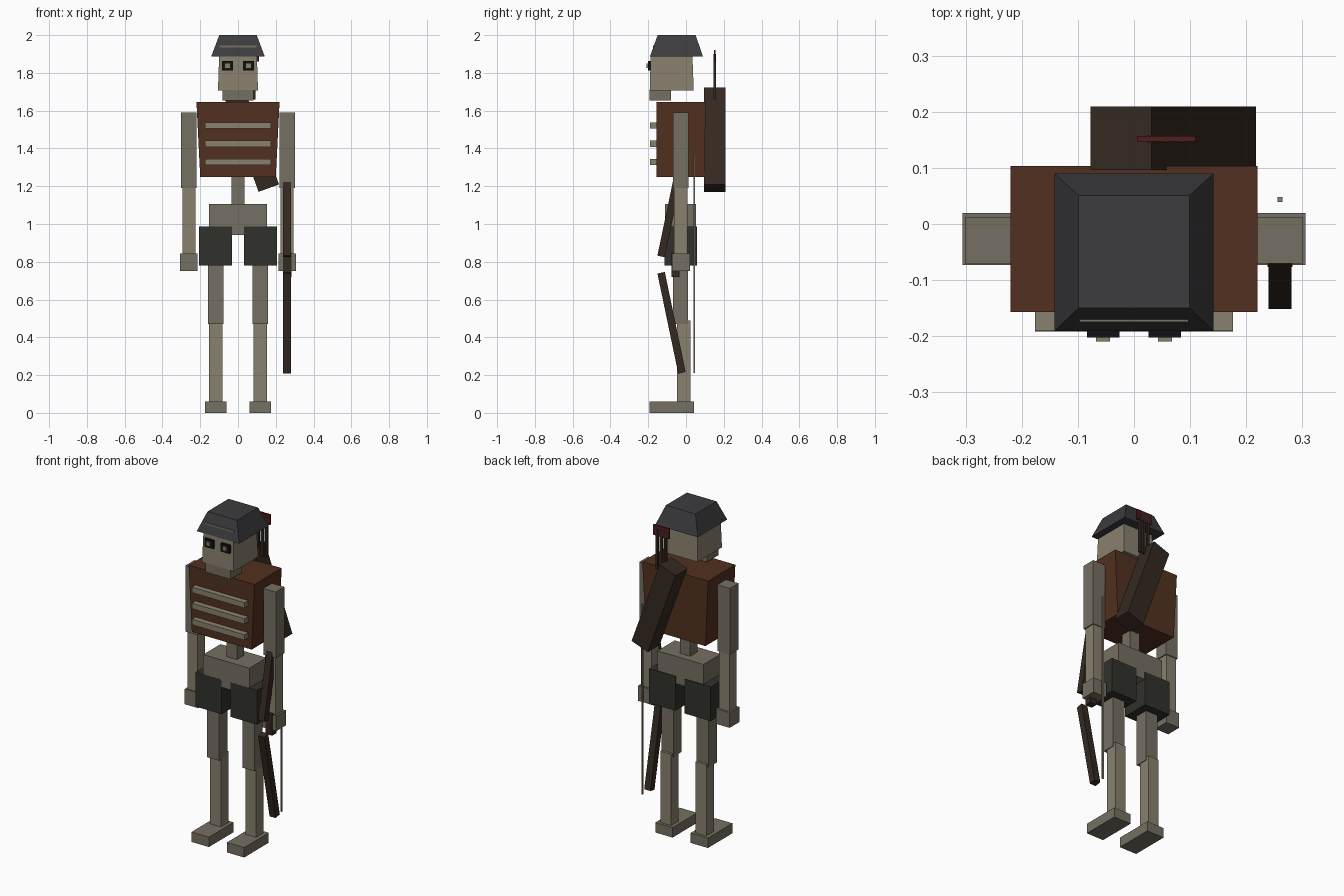
import bpy, bmesh
from math import radians
from mathutils import Matrix

if "Cube" in bpy.data.objects:
    bpy.data.objects.remove(bpy.data.objects["Cube"])

COLOURS = {
    "bone": (0.25, 0.22, 0.155), "old_bone": (0.18, 0.16, 0.125),
    "leather": (0.085, 0.03, 0.014), "iron": (0.045, 0.045, 0.05),
    "cloth": (0.03, 0.03, 0.025), "wood": (0.034, 0.022, 0.015),
    "black": (0.006, 0.006, 0.006), "red": (0.08, 0.012, 0.012),
}
MATS = {}
for key, c in COLOURS.items():
    MATS[key] = bpy.data.materials.new(key)
    MATS[key].diffuse_color = (*c, 1)


def box(name, mat, x, y, z, top=None, tilt=None):
    """Box from (min, max) ranges; top = ranges of the upper face, tilt = (angle, axis)."""
    bm = bmesh.new()
    bmesh.ops.create_cube(bm, size=1)
    tx, ty = top or (x, y)
    for v in bm.verts:
        i, j, k = (int(c > 0) for c in v.co)
        v.co = ((tx if k else x)[i], (ty if k else y)[j], z[k])
    if tilt:
        centre = Matrix.Translation([sum(r) / 2 for r in (x, y, z)])
        rot = Matrix.Rotation(radians(tilt[0]), 4, tilt[1])
        bm.transform(centre @ rot @ centre.inverted())
    mesh = bpy.data.meshes.new(name)
    bm.to_mesh(mesh)
    bm.free()
    mesh.materials.append(MATS[mat])
    ob = bpy.data.objects.new(name, mesh)
    bpy.context.collection.objects.link(ob)
    return ob


def sym(w):
    return (-w, w)


def around(c, w):
    return (c - w / 2, c + w / 2)


# Legs, shorts, arms and eyes on both sides
for side, s in (("left", 1), ("right", -1)):
    leg, arm, eye = s * 0.118, s * 0.26, s * 0.055
    box(f"{side}_foot", "old_bone", around(leg, 0.116), (-0.192, 0.042), (0, 0.06))
    box(f"{side}_shin", "bone", around(leg, 0.072), (-0.047, 0.025), (0.06, 0.49))
    box(f"{side}_thigh", "old_bone", around(leg, 0.08), (-0.07, 0.01), (0.47, 0.95))
    box(f"{side}_shorts_leg", "cloth", around(leg, 0.175), (-0.113, 0.058), (0.78, 0.987))
    box(f"{side}_upper_arm", "old_bone", around(arm, 0.083), (-0.07, 0.012), (1.19, 1.59))
    box(f"{side}_forearm", "bone", around(arm, 0.07), (-0.063, 0.007), (0.83, 1.19))
    box(f"{side}_hand", "old_bone", around(arm, 0.092), (-0.073, 0.02), (0.752, 0.843))
    box(f"{side}_eye_socket", "black", around(eye, 0.058), (-0.202, -0.18), (1.812, 1.862))
    box(f"{side}_pupil", "bone", around(eye, 0.025), (-0.209, -0.195), (1.825, 1.85))

# Pelvis, spine and torso
box("pelvis", "old_bone", sym(0.154), (-0.112, 0.053), (0.942, 1.107))
box("spine", "old_bone", sym(0.034), (-0.06, 0.008), (1.1, 1.3))
box("tunic", "leather", sym(0.2), (-0.155, 0.1), (1.248, 1.647),
    top=(sym(0.22), (-0.157, 0.103)))
for i in range(3):
    box(f"rib_{i + 1}", "bone", sym(0.176), (-0.19, -0.15), around(1.328 + i * 0.097, 0.033))

# Head and helmet
box("jaw", "old_bone", sym(0.083), (-0.192, -0.08), (1.655, 1.71))
box("skull", "bone", sym(0.106), (-0.192, 0.041), (1.708, 1.89),
    top=(sym(0.1), (-0.187, 0.034)))
box("helmet", "iron", sym(0.142), (-0.191, 0.09), (1.886, 2.0),
    top=(sym(0.099), (-0.15, 0.051)))
box("helmet_trim", "old_bone", sym(0.097), (-0.175, -0.165), (1.934, 1.944))

# Quiver slung across the back, with arrows
box("quiver", "wood", around(0.07, 0.115), (0.096, 0.209), around(1.446, 0.545),
    tilt=(-20, "Y"))
for i in range(3):
    x = 0.03 + i * 0.0275
    box(f"arrow_shaft_{i + 1}", "wood", around(x, 0.014), (0.145, 0.159), (1.66, 1.9))
    box(f"arrow_fletching_{i + 1}", "red", around(x, 0.05), (0.147, 0.157), (1.86, 1.922))

# Bow held in the left hand
BOW_Z = 0.785
for name, s in (("upper", 1), ("lower", -1)):
    box(f"bow_{name}_limb", "wood", around(0.26, 0.041), around(-0.0765, 0.04),
        around(BOW_Z + s * 0.308, 0.541), tilt=(-11.8 * s, "X"))
box("bow_grip", "wood", around(0.26, 0.045), (-0.077, -0.035), (0.72, 0.85))
box("bow_string", "bone", around(0.26, 0.009), around(0.044, 0.009), around(BOW_Z, 1.15))

for m in bpy.data.materials:
    if m.users and not m.is_grease_pencil:
        m.use_nodes = True
        m.node_tree.nodes["Principled BSDF"].inputs["Base Color"].default_value = m.diffuse_color
